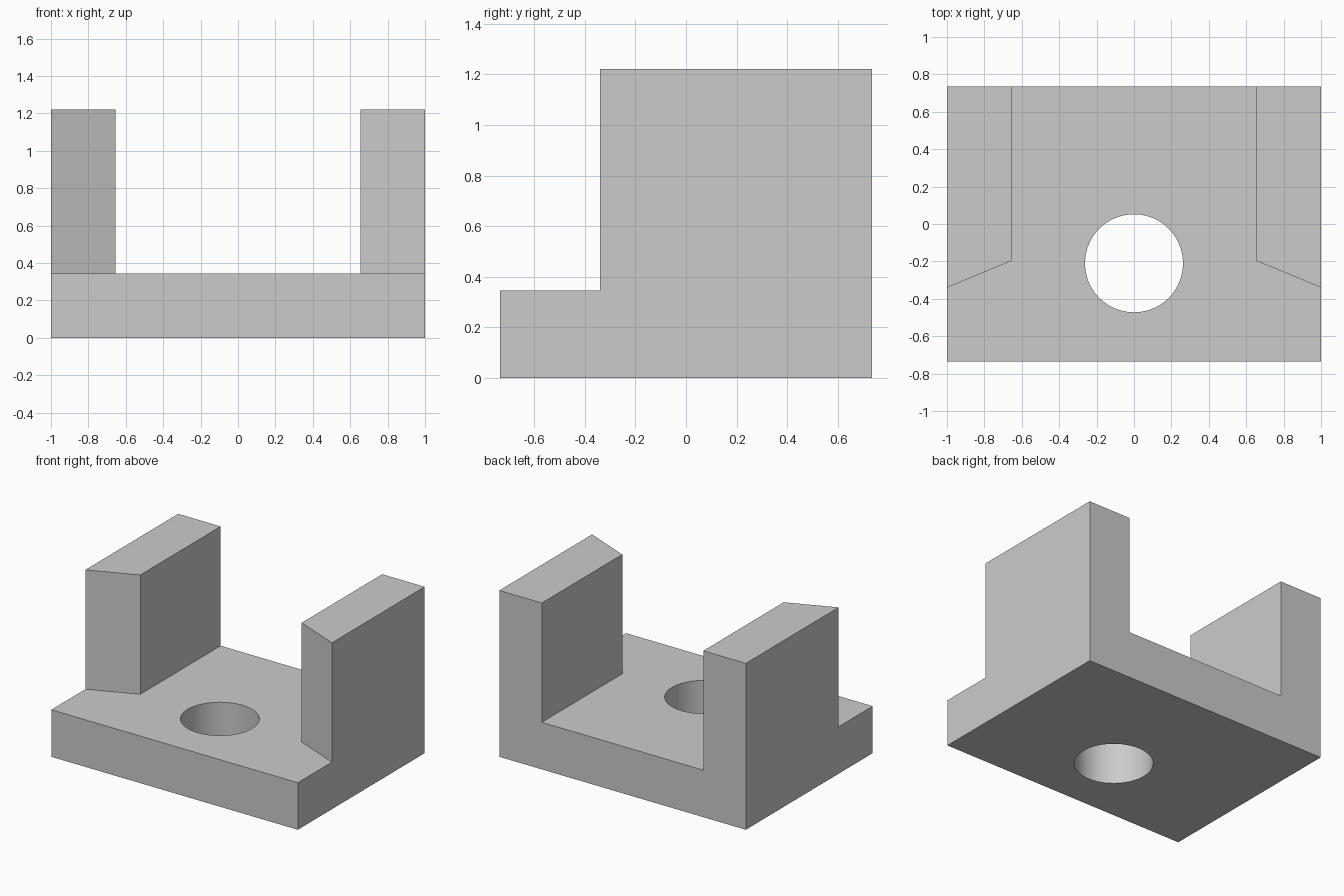
import bpy
import bmesh
import math

cube = bpy.data.objects.get("Cube")
if cube:
    bpy.data.objects.remove(cube, do_unlink=True)

HALF_DEPTH, HEIGHT, BASE = 0.735, 1.22, 0.345
INNER = 0.655                    # inner face of each side wall
INNER_FRONT, OUTER_FRONT = -0.197, -0.34
HOLE_Y, HOLE_R = -0.21, 0.262

grey = bpy.data.materials.new("plain grey")
grey.use_nodes = True
colour = (0.6, 0.6, 0.6, 1)
grey.diffuse_color = colour
grey.node_tree.nodes["Principled BSDF"].inputs["Base Color"].default_value = colour


def prism(name, outline, bottom, top):
    """Upright solid with the given plan outline."""
    bm = bmesh.new()
    face = bm.faces.new([bm.verts.new((x, y, bottom)) for x, y in outline])
    up = bmesh.ops.extrude_face_region(bm, geom=[face])["geom"]
    verts = [v for v in up if isinstance(v, bmesh.types.BMVert)]
    bmesh.ops.translate(bm, verts=verts, vec=(0, 0, top - bottom))
    bmesh.ops.recalc_face_normals(bm, faces=bm.faces)
    mesh = bpy.data.meshes.new(name)
    bm.to_mesh(mesh)
    bm.free()
    mesh.materials.append(grey)
    obj = bpy.data.objects.new(name, mesh)
    bpy.context.collection.objects.link(obj)
    return obj


def cut(target, cutter):
    mod = target.modifiers.new(cutter.name, "BOOLEAN")
    mod.operation, mod.solver, mod.object = "DIFFERENCE", "EXACT", cutter
    bpy.context.view_layer.objects.active = target
    bpy.ops.object.modifier_apply(modifier=mod.name)
    bpy.data.objects.remove(cutter, do_unlink=True)


# Solid block that becomes the base plate with two side walls
block = [(-1, -HALF_DEPTH), (1, -HALF_DEPTH), (1, HALF_DEPTH), (-1, HALF_DEPTH)]
bracket = prism("channel_bracket", block, 0, HEIGHT)

# Channel between the walls, flaring outward along their slanted fronts
slope = (OUTER_FRONT - INNER_FRONT) / (1 - INNER)
wide = 1.2
flare_y = OUTER_FRONT + slope * (wide - 1)
right_half = [(wide, -1), (wide, flare_y), (INNER, INNER_FRONT), (INNER, 1)]
left_half = [(-x, y) for x, y in reversed(right_half)]
cut(bracket, prism("channel_cutter", right_half + left_half, BASE, HEIGHT + 1))

# Round hole through the base plate
steps = 96
angles = [2 * math.pi * i / steps for i in range(steps)]
circle = [(HOLE_R * math.cos(a), HOLE_Y + HOLE_R * math.sin(a)) for a in angles]
cut(bracket, prism("hole_cutter", circle, -1, 1))

# Smooth hole wall, crisp edges elsewhere
bpy.ops.object.select_all(action="DESELECT")
bracket.select_set(True)
bpy.context.view_layer.objects.active = bracket
bpy.ops.object.shade_smooth_by_angle(angle=math.radians(20))
